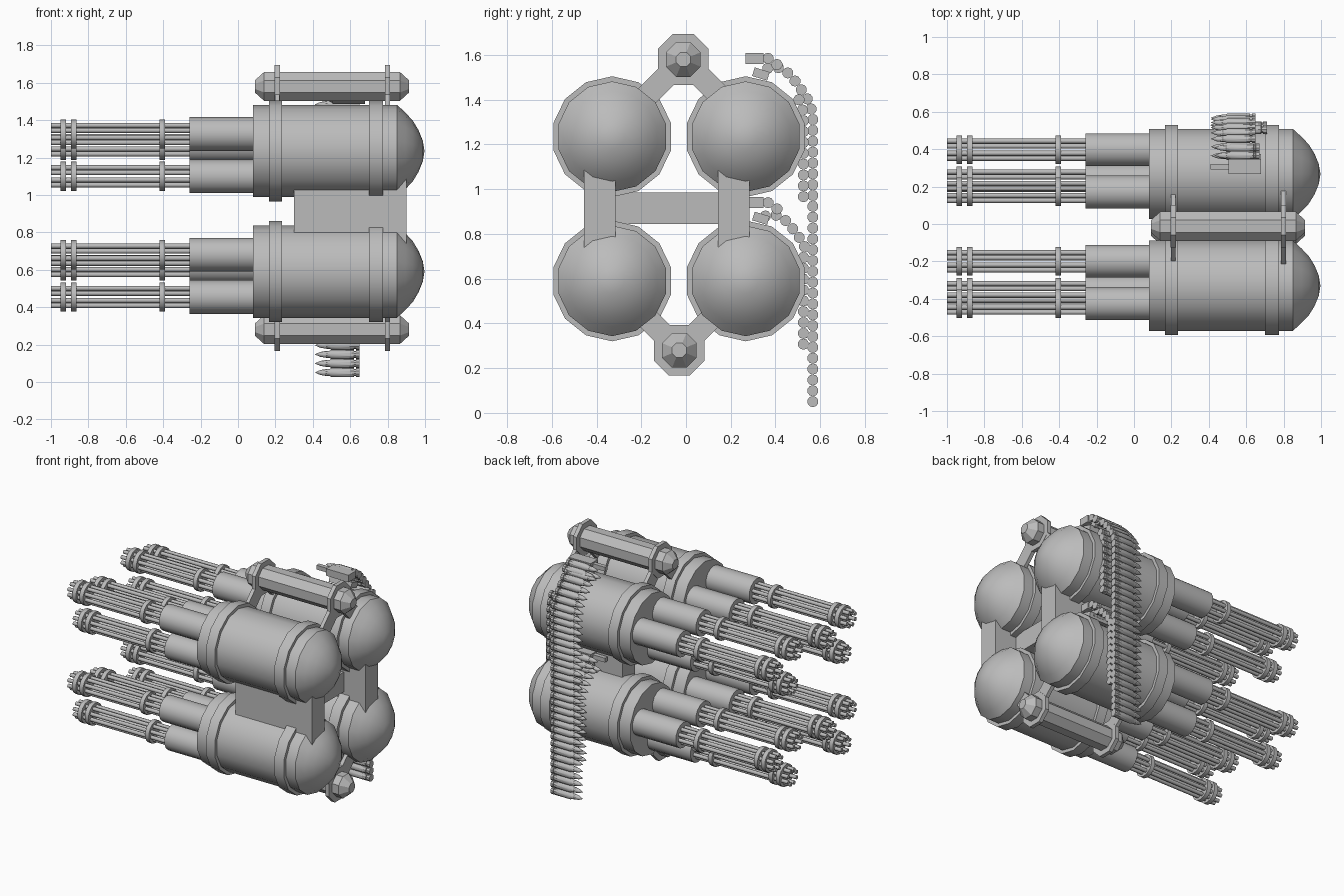
import bpy, bmesh, math
from mathutils import Matrix, Vector

if "Cube" in bpy.data.objects:
    bpy.data.objects.remove(bpy.data.objects["Cube"])

grey = bpy.data.materials.new("gunmetal_grey")
grey.diffuse_color = (0.5, 0.5, 0.5, 1)
grey.use_nodes = True
grey.node_tree.nodes["Principled BSDF"].inputs["Base Color"].default_value = grey.diffuse_color


def lathe(bm, profile, cy, cz, n, phase=math.pi / 2):
    """Spin (x, radius) points around an axis parallel to x and cap the ends."""
    rings = []
    for x, r in profile:
        if r < 1e-5:
            rings.append([bm.verts.new((x, cy, cz))])
        else:
            rings.append([bm.verts.new((x, cy + r * math.cos(phase + math.tau * i / n),
                                        cz + r * math.sin(phase + math.tau * i / n))) for i in range(n)])
    for a, b in zip(rings, rings[1:]):
        for i in range(n):
            j = (i + 1) % n
            loop = [a[i % len(a)], a[j % len(a)], b[j % len(b)], b[i % len(b)]]
            bm.faces.new(list(dict.fromkeys(loop)))
    for ring in (rings[0], rings[-1]):
        if len(ring) > 2:
            bm.faces.new(ring)


def box(bm, centre, size, tilt=0.0):
    """Box turned about the x axis."""
    m = Matrix.Translation(centre) @ Matrix.Rotation(tilt, 4, 'X') @ Matrix.Diagonal((*size, 1))
    bmesh.ops.create_cube(bm, size=1, matrix=m)


def finish(bm, name, smooth=None):
    bmesh.ops.recalc_face_normals(bm, faces=bm.faces)
    me = bpy.data.meshes.new(name)
    bm.to_mesh(me)
    bm.free()
    me.materials.append(grey)
    ob = bpy.data.objects.new(name, me)
    bpy.context.collection.objects.link(ob)
    if smooth:
        bpy.ops.object.select_all(action='DESELECT')
        ob.select_set(True)
        bpy.context.view_layer.objects.active = ob
        bpy.ops.object.shade_smooth_by_angle(angle=math.radians(smooth))
    return ob


POD_Y = (-0.33, 0.267)
POD_Z = (0.59, 1.235)

# Four pods, each with a domed body, two bands and three rotary barrel clusters
for py in POD_Y:
    for pz in POD_Z:
        bm = bmesh.new()
        lathe(bm, [(0.08, 0.247), (0.85, 0.247), (0.895, 0.205), (0.935, 0.162),
                   (0.966, 0.11), (0.988, 0.055), (0.997, 0)], py, pz, 14)
        finish(bm, "pod_body", 40)

        bm = bmesh.new()
        for x0, x1 in ((0.165, 0.235), (0.70, 0.775)):
            lathe(bm, [(x0, 0.27), (x1, 0.27)], py, pz, 14)
        finish(bm, "pod_bands", 40)

        sleeves, barrels, clamps = bmesh.new(), bmesh.new(), bmesh.new()
        for k in range(3):
            a = math.radians(15 + 120 * k)
            cy, cz = py + 0.135 * math.cos(a), pz - 0.005 + 0.135 * math.sin(a)
            lathe(sleeves, [(-0.26, 0.09), (0.10, 0.09)], cy, cz, 14)
            for i in range(8):
                t = math.tau * (i + 0.5) / 8
                lathe(barrels, [(-1.0, 0.0135), (-0.25, 0.0135)],
                      cy + 0.05 * math.cos(t), cz + 0.05 * math.sin(t), 8)
            for x0 in (-0.95, -0.893, -0.42):
                lathe(clamps, [(x0, 0.078), (x0 + 0.03, 0.078)], cy, cz, 14)
        finish(sleeves, "barrel_sleeves", 40)
        finish(barrels, "barrels", 50)
        finish(clamps, "barrel_clamps", 40)

# Upright plates joining upper and lower pods, with a cross plate between them
bm = bmesh.new()
for y in (-0.385, 0.213):
    box(bm, (0.60, y, 0.9125), (0.60, 0.14, 0.50))
finish(bm, "side_plates")
bm = bmesh.new()
box(bm, (0.53, -0.086, 0.915), (0.40, 0.6, 0.14))
finish(bm, "cross_plate")

# Octagonal canisters above and below, held by bracketed clamps
for cy, cz, down in ((-0.012, 1.58, -1), (-0.03, 0.28, 1)):
    bm = bmesh.new()
    lathe(bm, [(0.09, 0.035), (0.14, 0.084), (0.865, 0.084), (0.915, 0.035)], cy, cz, 8, math.pi / 8)
    finish(bm, "canister", 30)
    bm = bmesh.new()
    for x in (0.21, 0.80):
        lathe(bm, [(x - 0.014, 0.123), (x + 0.014, 0.123)], cy, cz, 8, math.pi / 8)
        for side in (-1, 1):
            box(bm, (x, cy + side * 0.115, cz + down * 0.115), (0.026, 0.20, 0.10), side * down * math.pi / 4)
    finish(bm, "canister_brackets")


def along(path, step):
    """Evenly spaced points on a polyline."""
    pts, left = [], 0.0
    for a, b in zip(path, path[1:]):
        a, b = Vector(a), Vector(b)
        length = (b - a).length
        while left <= length:
            pts.append(a.lerp(b, left / length))
            left += step
        left -= length
    return pts


def belt(name, path, dx=0.0):
    """Row of cartridges following a (y, z) path."""
    bm = bmesh.new()
    for y, z in along(path, 0.0485):
        lathe(bm, [(0.41 + dx, 0), (0.44 + dx, 0.013), (0.475 + dx, 0.019), (0.49 + dx, 0.019),
                   (0.50 + dx, 0.025), (0.62 + dx, 0.025), (0.621 + dx, 0.019), (0.63 + dx, 0.019),
                   (0.631 + dx, 0.025), (0.65 + dx, 0.025)], y, z, 10)
    finish(bm, name, 35)


# Ammunition belts: a long outer one and two short inner ones
arch = [(0.365, 1.54), (0.41, 1.545), (0.455, 1.52), (0.495, 1.475), (0.54, 1.41)]
belt("long_belt", arch + [(0.567, 1.34), (0.567, 0.02)])
belt("upper_short_belt", [(0.505, 1.40), (0.525, 1.34), (0.525, 0.955)], 0.06)
belt("lower_short_belt", [(y - 0.01, z - 0.66) for y, z in arch] + [(0.525, 0.69), (0.525, 0.305)])

# Feed blocks and the loose rounds entering them
for dz in (0, -0.645):
    bm = bmesh.new()
    box(bm, (0.592, 0.307, 1.585 + dz), (0.175, 0.08, 0.05))
    box(bm, (0.46, 0.307, 1.585 + dz), (0.10, 0.03, 0.03))
    box(bm, (0.592, 0.335, 1.515 + dz), (0.175, 0.07, 0.04), -0.3)
    finish(bm, "feed_block")
    belt("feed_rounds", [(0.367, 1.585 + dz), (0.40, 1.56 + dz), (0.45, 1.54 + dz)], 0.02)
